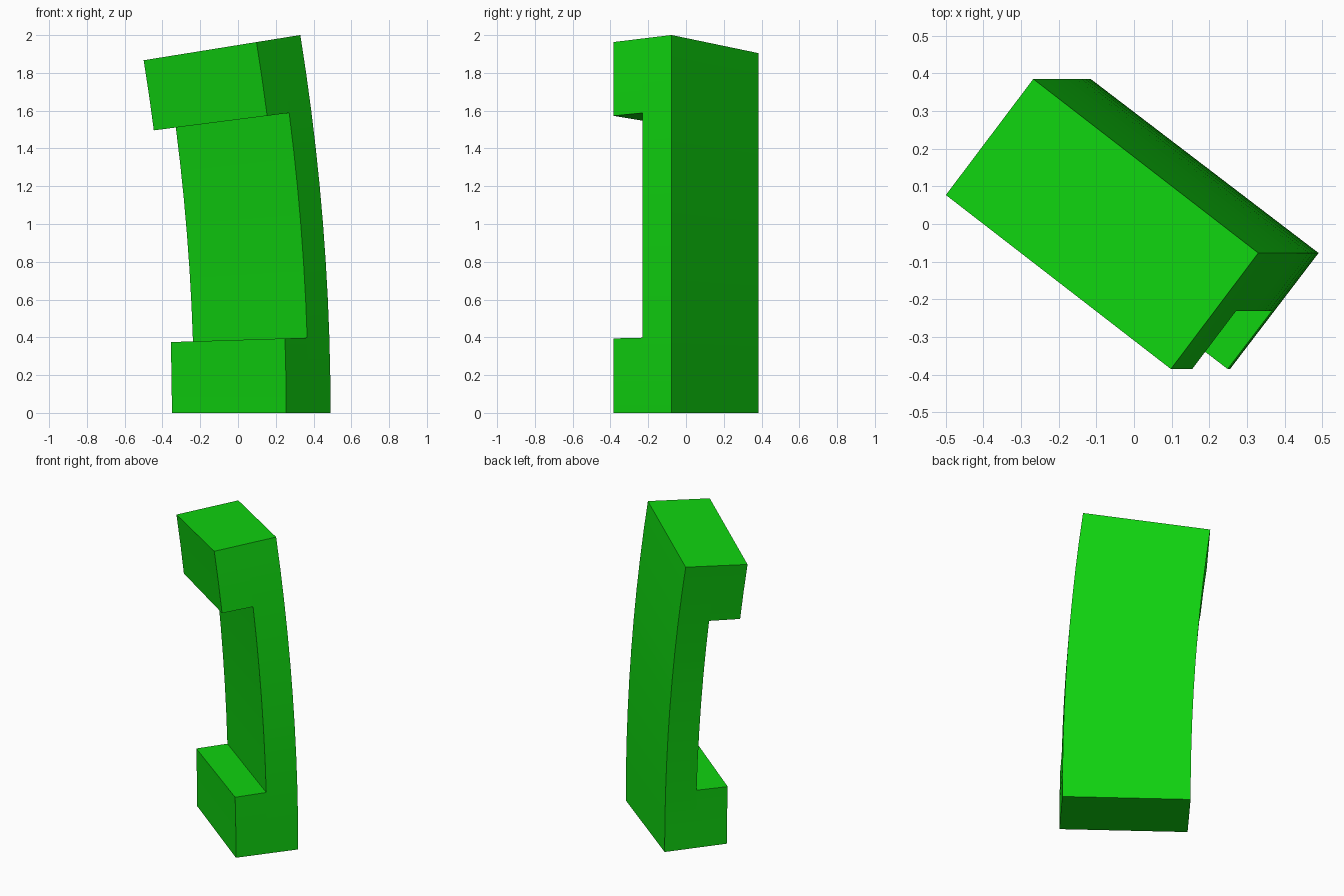
import bpy
import bmesh
from math import sin, cos, radians
from mathutils import Vector

cube = bpy.data.objects.get("Cube")
if cube:
    bpy.data.objects.remove(cube)

SEGMENTS = 10                      # slices along the bend
BEND = radians(9.15)               # total bend about the y axis
PIVOT_X = -12.09                   # bend centre, level with the base
BACK_LEFT = Vector((-0.115, 0.385))
WIDTH = Vector((0.605, -0.462))    # plan direction across the back
DEPTH = Vector((-0.235, -0.308))   # plan direction from back to front

green = bpy.data.materials.new("bright_green")
green.use_nodes = True
colour = (0.005, 0.65, 0.005, 1)
green.diffuse_color = colour
green.node_tree.nodes["Principled BSDF"].inputs["Base Color"].default_value = colour

# Back slab in unit space: x across, y from back to front, z up
bm = bmesh.new()
bmesh.ops.create_cube(bm, size=1)
for v in bm.verts:
    v.co = Vector((v.co.x + 0.5, (v.co.y + 0.5) / 2, v.co.z + 0.5))
for k in range(1, SEGMENTS):
    bmesh.ops.bisect_plane(bm, geom=bm.verts[:] + bm.edges[:] + bm.faces[:],
                           plane_co=(0, 0, k / SEGMENTS), plane_no=(0, 0, 1))

# End blocks pulled forward from the bottom and top fifths
bm.normal_update()
ends = [f for f in bm.faces
        if f.normal.y > 0.9 and abs(f.calc_center_median().z - 0.5) > 0.3]
pulled = bmesh.ops.extrude_face_region(bm, geom=ends)["geom"]
for v in pulled:
    if isinstance(v, bmesh.types.BMVert):
        v.co.y = 1

# Place on the slanted plan and bend along the arc
for v in bm.verts:
    plan = BACK_LEFT + WIDTH * v.co.x + DEPTH * v.co.y
    radius = plan.x - PIVOT_X
    angle = BEND * v.co.z
    v.co = Vector((PIVOT_X + radius * cos(angle), plan.y, radius * sin(angle)))
bmesh.ops.recalc_face_normals(bm, faces=bm.faces[:])

mesh = bpy.data.meshes.new("curved_bracket")
bm.to_mesh(mesh)
bm.free()
mesh.materials.append(green)
bracket = bpy.data.objects.new("curved_bracket", mesh)
bpy.context.collection.objects.link(bracket)

# Smooth bend with crisp corners
bpy.ops.object.select_all(action="DESELECT")
bracket.select_set(True)
bpy.context.view_layer.objects.active = bracket
bpy.ops.object.shade_smooth_by_angle(angle=radians(30))
